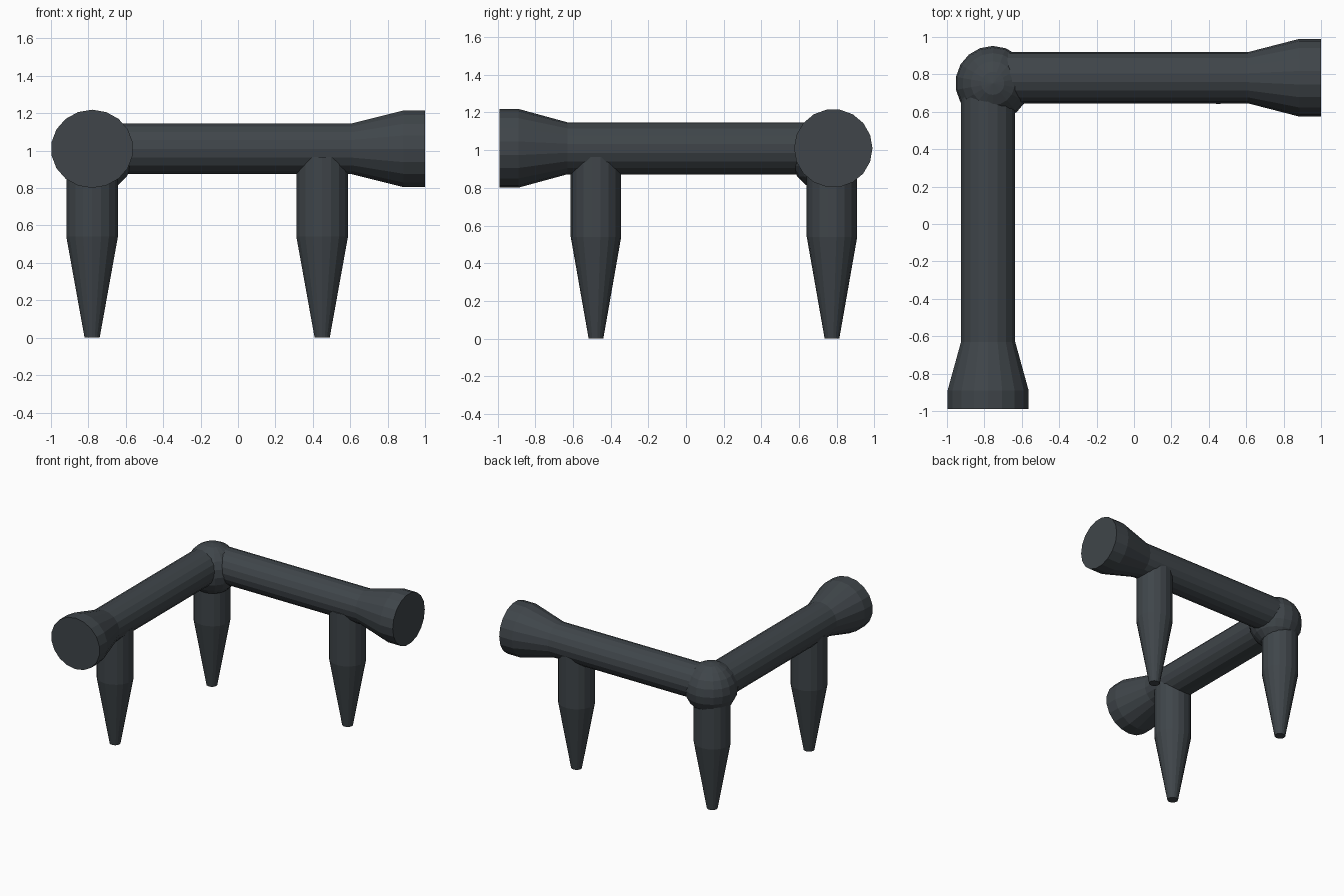
import bpy, bmesh, math
from mathutils import Vector, Matrix

if "Cube" in bpy.data.objects:
    bpy.data.objects.remove(bpy.data.objects["Cube"])

SIDES = 18

mat = bpy.data.materials.new("dark grey")
mat.diffuse_color = (0.050, 0.060, 0.068, 1)
mat.use_nodes = True
mat.node_tree.nodes["Principled BSDF"].inputs["Base Color"].default_value = mat.diffuse_color


def finish(bm, name):
    bmesh.ops.recalc_face_normals(bm, faces=bm.faces[:])
    mesh = bpy.data.meshes.new(name)
    bm.to_mesh(mesh)
    bm.free()
    mesh.materials.append(mat)
    obj = bpy.data.objects.new(name, mesh)
    bpy.context.collection.objects.link(obj)


def turned(name, origin, axis, u, v, profile):
    """Closed flat-sided solid: profile is (distance along axis, radius u, radius v)."""
    origin, axis, u, v = (Vector(a) for a in (origin, axis, u, v))
    bm = bmesh.new()
    rings = []
    for d, ru, rv in profile:
        ring = []
        for i in range(SIDES):
            a = 2 * math.pi * i / SIDES
            ring.append(bm.verts.new(origin + axis * d + u * ru * math.cos(a) + v * rv * math.sin(a)))
        rings.append(ring)
    for r0, r1 in zip(rings, rings[1:]):
        for i in range(SIDES):
            j = (i + 1) % SIDES
            bm.faces.new((r0[i], r0[j], r1[j], r1[i]))
    bm.faces.new(rings[0])
    bm.faces.new(rings[-1])
    finish(bm, name)


X, Y, Z = (1, 0, 0), (0, 1, 0), (0, 0, 1)

# Horizontal pipes with flared ends
turned("side_pipe", (0, 0.782, 1.01), X, Y, Z,
       [(-0.74, 0.137, 0.138), (0.61, 0.137, 0.138), (0.885, 0.208, 0.208), (1.0, 0.208, 0.208)])
turned("front_pipe", (-0.78, 0, 1.01), (0, -1, 0), Z, X,
       [(-0.74, 0.138, 0.147), (0.63, 0.138, 0.147), (0.89, 0.209, 0.22), (0.99, 0.209, 0.22)])

# Pointed legs
for name, x, y in (("corner_leg", -0.78, 0.775), ("side_leg", 0.45, 0.775), ("front_leg", -0.78, -0.478)):
    turned(name, (x, y, 0), Z, Y, X,
           [(0, 0.039, 0.041), (0.54, 0.134, 0.14), (0.965, 0.134, 0.14)])

# Corner ball joint
bm = bmesh.new()
bmesh.ops.create_uvsphere(bm, u_segments=18, v_segments=10, radius=0.2,
                          matrix=Matrix.Translation((-0.755, 0.752, 0.978)))
finish(bm, "corner_ball")
